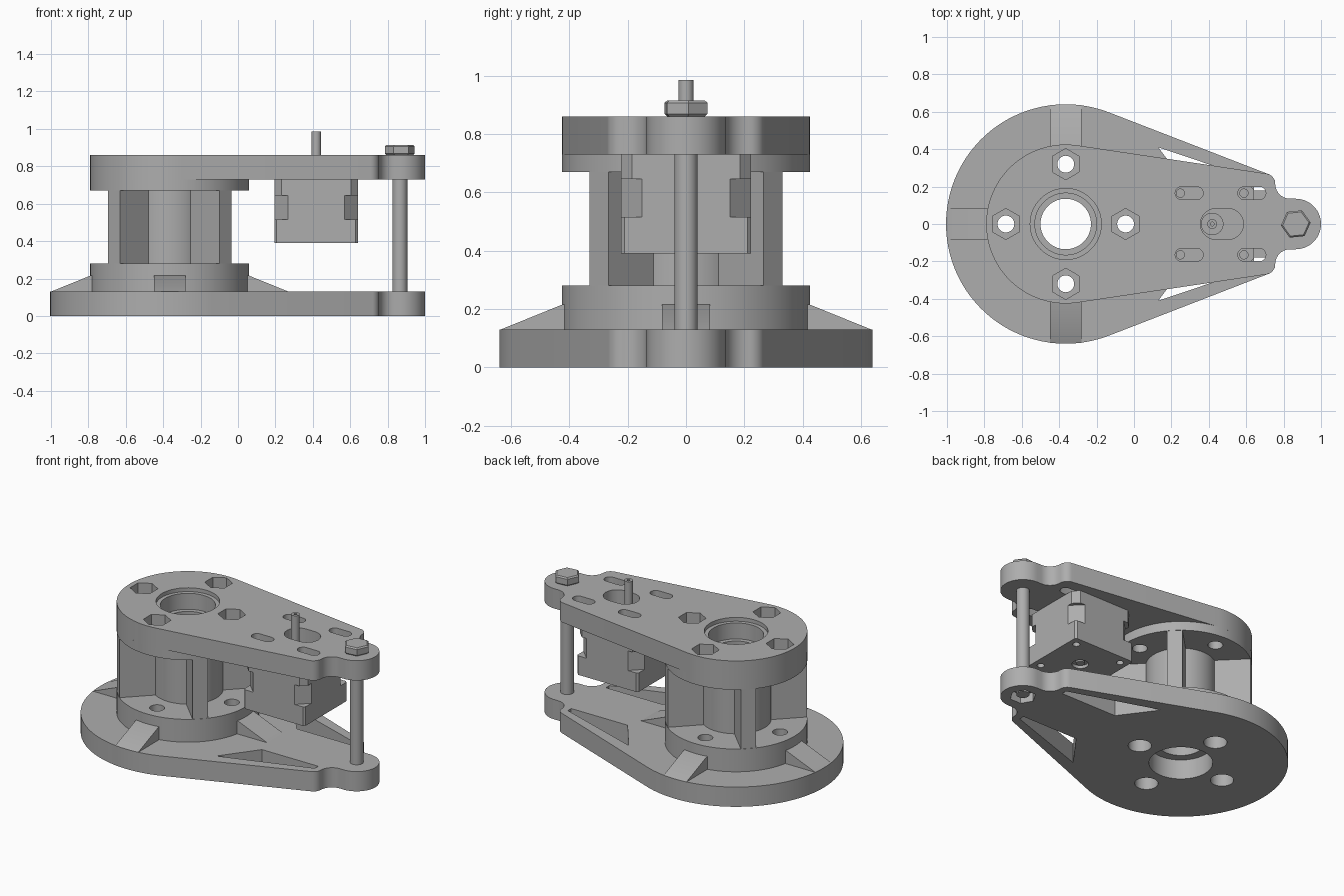
import bpy, bmesh
from math import pi, cos, sin, acos, atan2, hypot, radians
from mathutils import Matrix, Vector

cube = bpy.data.objects.get("Cube")
if cube:
    bpy.data.objects.remove(cube, do_unlink=True)

GREY = bpy.data.materials.new("grey_plastic")
GREY.use_nodes = True
TONE = (0.42, 0.42, 0.42, 1)
GREY.diffuse_color = TONE
GREY.node_tree.nodes["Principled BSDF"].inputs["Base Color"].default_value = TONE

HUB = -0.365      # x of the main axis
MOTOR = 0.418     # x of the motor axis
EAR = 0.865       # x of the tie bolt


def arc(cx, cy, r, a0, a1, n):
    return [(cx + r * cos(a0 + (a1 - a0) * i / n), cy + r * sin(a0 + (a1 - a0) * i / n))
            for i in range(n + 1)]


def ring(cx, cy, r, n=64, turn=0.0):
    return arc(cx, cy, r, turn, turn + 2 * pi, n)[:-1]


def slot(x0, x1, y, r):
    return arc(x1 - r, y, r, -pi / 2, pi / 2, 12) + arc(x0 + r, y, r, pi / 2, 3 * pi / 2, 12)


def prism(name, pts, z0, z1, matrix=None):
    bm = bmesh.new()
    face = bm.faces.new([bm.verts.new((x, y, z0)) for x, y in pts])
    up = bmesh.ops.extrude_face_region(bm, geom=[face])["geom"]
    bmesh.ops.translate(bm, vec=(0, 0, z1 - z0),
                        verts=[v for v in up if isinstance(v, bmesh.types.BMVert)])
    if matrix:
        bm.transform(matrix)
    bmesh.ops.recalc_face_normals(bm, faces=bm.faces)
    mesh = bpy.data.meshes.new(name)
    bm.to_mesh(mesh)
    bm.free()
    mesh.materials.append(GREY)
    obj = bpy.data.objects.new(name, mesh)
    bpy.context.collection.objects.link(obj)
    return obj


def activate(obj):
    bpy.ops.object.select_all(action='DESELECT')
    obj.select_set(True)
    bpy.context.view_layer.objects.active = obj


def cut(obj, pts, z0, z1):
    cutter = prism("cutter", pts, z0, z1)
    cutter.hide_render = True
    mod = obj.modifiers.new("cut", 'BOOLEAN')
    mod.operation, mod.solver, mod.object = 'DIFFERENCE', 'EXACT', cutter
    activate(obj)
    bpy.ops.object.modifier_apply(modifier=mod.name)
    bpy.data.objects.remove(cutter, do_unlink=True)


def plate_outline(radius):
    """Round head tapering to two rounded corners and a filleted ear."""
    cx, cy, r = 0.70, 0.215, 0.055
    dx = cx - HUB
    a = atan2(cy, dx) + acos((radius - r) / hypot(dx, cy))
    half = arc(EAR, 0, 0.135, 0, pi / 2, 14)
    half += arc(0.835, 0.215, 0.08, 3 * pi / 2, pi, 10)
    half += arc(cx, cy, r, 0, a, 8)[1:]
    half += arc(HUB, 0, radius, a, pi, 40)
    return half + [(x, -y) for x, y in reversed(half[1:-1])]


BOLTS = [(HUB + 0.32 * cos(k * pi / 2), 0.32 * sin(k * pi / 2)) for k in range(4)]

# Base plate with windows, bore and bolt holes
base = prism("base_plate", plate_outline(0.64), 0, 0.13)
cut(base, ring(HUB, 0, 0.19), -0.1, 0.2)
for x, y in BOLTS:
    cut(base, ring(x, y, 0.07, 32), -0.1, 0.2)
window = [(0.13, 0.41), (0.3, 0.18), (0.71, 0.18), (0.71, 0.215)]
for side in (1, -1):
    cut(base, [(x, side * y) for x, y in window], -0.1, 0.2)
cut(base, ring(EAR, 0, 0.08, 6), -0.1, 0.06)

# Spool flanges
for name, z0, z1 in (("lower_flange", 0.13, 0.28), ("upper_flange", 0.67, 0.73)):
    flange = prism(name, ring(HUB, 0, 0.425, 96), z0, z1)
    cut(flange, ring(HUB, 0, 0.135), z0 - 0.1, z1 + 0.1)
    for x, y in BOLTS:
        cut(flange, ring(x, y, 0.045, 32), z0 - 0.1, z1 + 0.1)

# Spool core and diagonal ribs
core = prism("spool_core", ring(HUB, 0, 0.21), 0.28, 0.67)
cut(core, ring(HUB, 0, 0.135), 0.2, 0.8)
for k in range(4):
    turn = Matrix.Translation((HUB, 0, 0)) @ Matrix.Rotation(pi / 4 + k * pi / 2, 4, 'Z')
    prism("spool_rib", [(0.19, -0.046), (0.422, -0.046), (0.422, 0.046), (0.19, 0.046)],
          0.28, 0.67, turn)

# Sloped gussets around the lower flange
for k in range(4):
    turn = (Matrix.Translation((HUB, 0, 0)) @ Matrix.Rotation(k * pi / 2, 4, 'Z')
            @ Matrix.Rotation(pi / 2, 4, 'X'))
    prism("gusset", [(0.41, 0.125), (0.635, 0.13), (0.425, 0.215), (0.41, 0.215)],
          -0.083, 0.083, turn)

# Top plate with hex pockets, stepped bore and motor slots
top = prism("top_plate", plate_outline(0.425), 0.73, 0.86)
cut(top, ring(HUB, 0, 0.165), 0.7, 0.9)
cut(top, ring(HUB, 0, 0.19), 0.835, 0.9)
for x, y in BOLTS:
    cut(top, ring(x, y, 0.045, 32), 0.7, 0.9)
    cut(top, ring(x, y, 0.083, 6, pi / 2), 0.79, 0.9)
for y in (0.165, -0.165):
    cut(top, slot(0.22, 0.37, y, 0.034), 0.7, 0.9)
    cut(top, slot(0.555, 0.705, y, 0.034), 0.7, 0.9)
cut(top, slot(0.355, 0.585, 0, 0.083), 0.7, 0.9)


def chamfered_square(h, c):
    quarter = [(h, -h + c), (h, h - c)]
    pts = []
    for k in range(4):
        ca, sa = cos(k * pi / 2), sin(k * pi / 2)
        pts += [(MOTOR + x * ca - y * sa, x * sa + y * ca) for x, y in quarter]
    return pts


# Motor in three sections, with screw holes at both ends
sections = (("motor_end_cap", 0.39, 0.515, 0.012), ("motor_stator", 0.515, 0.645, 0.072),
            ("motor_front_cap", 0.645, 0.73, 0.038))
for name, z0, z1, chamfer in sections:
    part = prism(name, chamfered_square(0.223, chamfer), z0, z1)
    end = {"motor_end_cap": z0, "motor_front_cap": z1}.get(name)
    if end:
        for sx in (-0.17, 0.17):
            for sy in (-0.165, 0.165):
                cut(part, ring(MOTOR + sx, sy, 0.022, 24), end - 0.03, end + 0.03)
    if name == "motor_end_cap":
        cut(part, ring(MOTOR, 0, 0.05, 32), z0 - 0.03, z0 + 0.02)
prism("motor_boss", ring(MOTOR, 0, 0.06, 40), 0.73, 0.765)
shaft = prism("motor_shaft", ring(MOTOR, 0, 0.026, 32), 0.395, 0.985)
cut(shaft, ring(MOTOR, 0, 0.01, 20), 0.96, 1.0)

# Tie bolt and chamfered hex head
prism("tie_bolt", ring(EAR, 0, 0.04, 32), 0.015, 0.87)
head = prism("bolt_head", ring(EAR, 0, 0.08, 6, radians(6)), 0.86, 0.915)
bevel = head.modifiers.new("bevel", 'BEVEL')
bevel.width, bevel.segments, bevel.angle_limit = 0.008, 1, radians(70)
activate(head)
bpy.ops.object.modifier_apply(modifier="bevel")

# Smooth the round walls, keep the edges sharp
for obj in bpy.context.scene.objects:
    if obj.type == 'MESH':
        activate(obj)
        bpy.ops.object.shade_smooth_by_angle(angle=radians(25))
